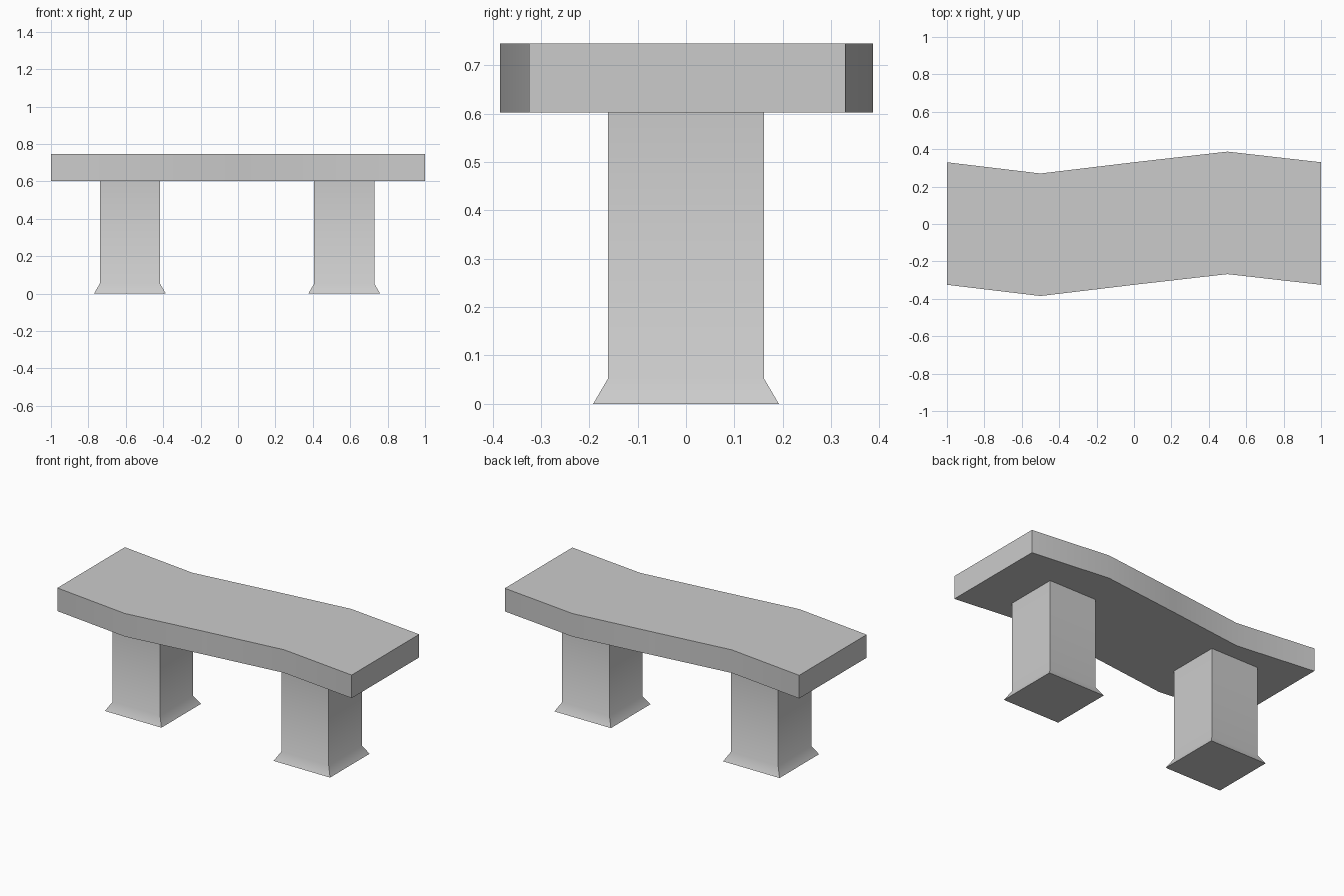
import bpy
import bmesh
import math

cube = bpy.data.objects.get("Cube")
if cube:
    bpy.data.objects.remove(cube, do_unlink=True)

# Plain stone colour
stone = bpy.data.materials.new("grey_stone")
stone.use_nodes = True
colour = (0.6, 0.6, 0.6, 1)
stone.diffuse_color = colour
stone.node_tree.nodes["Principled BSDF"].inputs["Base Color"].default_value = colour


def loft(name, rings, location=(0, 0, 0)):
    """Closed solid through a stack of matching outlines."""
    bm = bmesh.new()
    loops = [[bm.verts.new(p) for p in ring] for ring in rings]
    for low, high in zip(loops, loops[1:]):
        for i in range(len(low)):
            j = (i + 1) % len(low)
            bm.faces.new((low[i], low[j], high[j], high[i]))
    bm.faces.new(loops[0][::-1])
    bm.faces.new(loops[-1])
    bmesh.ops.recalc_face_normals(bm, faces=bm.faces)
    mesh = bpy.data.meshes.new(name)
    bm.to_mesh(mesh)
    bm.free()
    mesh.materials.append(stone)
    obj = bpy.data.objects.new(name, mesh)
    obj.location = location
    bpy.context.collection.objects.link(obj)
    bpy.ops.object.select_all(action="DESELECT")
    obj.select_set(True)
    bpy.context.view_layer.objects.active = obj
    bpy.ops.object.shade_smooth_by_angle(angle=math.radians(40))
    return obj


def square(half, z):
    return [(-half, -half, z), (half, -half, z), (half, half, z), (-half, half, z)]


# Wavy seat slab: one edge line, shifted to the front and back
wave = [(-1, 0), (-0.5, -0.06), (0, 0), (0.5, 0.057), (1, 0)]
outline = [(x, y - 0.325) for x, y in wave] + [(x, y + 0.33) for x, y in reversed(wave)]
loft("seat", [[(x, y, z) for x, y in outline] for z in (0.603, 0.745)])

# Square legs with flared feet
for name, x in (("right_leg", -0.578), ("left_leg", 0.568)):
    loft(name, [square(0.192, 0), square(0.161, 0.053), square(0.161, 0.603)], (x, 0, 0))
